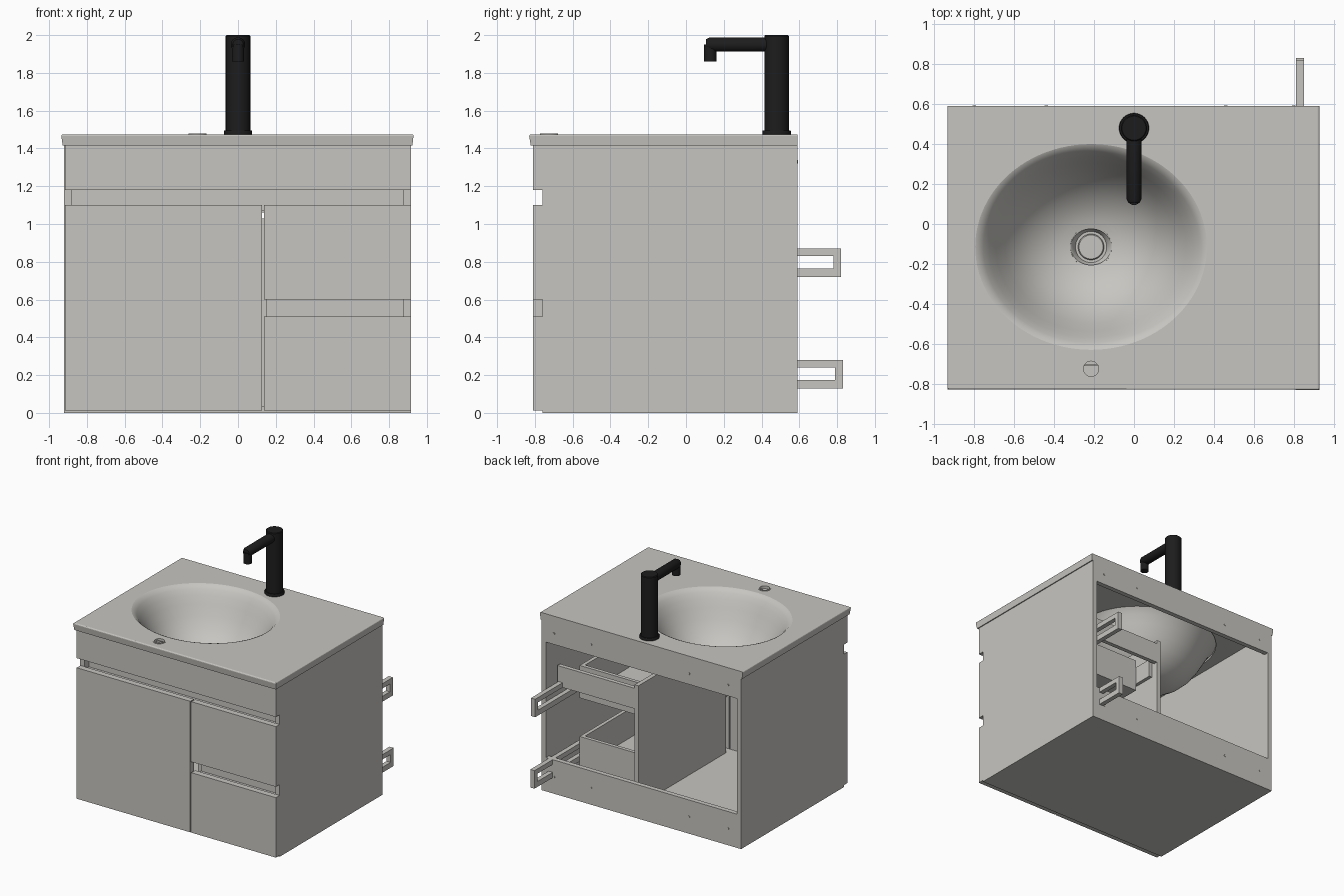
import bpy, bmesh, math
from mathutils import Vector

cube = bpy.data.objects.get("Cube")
if cube:
    bpy.data.objects.remove(cube, do_unlink=True)


def material(name, rgb):
    m = bpy.data.materials.new(name)
    m.use_nodes = True
    m.diffuse_color = (*rgb, 1)
    m.node_tree.nodes["Principled BSDF"].inputs["Base Color"].default_value = (*rgb, 1)
    return m


GREY = material("warm grey", (0.57, 0.56, 0.53))
BLACK = material("matte black", (0.012, 0.012, 0.012))


def finish(name, bm, mat, smooth=False):
    bmesh.ops.recalc_face_normals(bm, faces=bm.faces)
    mesh = bpy.data.meshes.new(name)
    bm.to_mesh(mesh)
    bm.free()
    mesh.materials.append(mat)
    ob = bpy.data.objects.new(name, mesh)
    bpy.context.collection.objects.link(ob)
    bpy.ops.object.select_all(action='DESELECT')
    ob.select_set(True)
    bpy.context.view_layer.objects.active = ob
    if smooth:
        bpy.ops.object.shade_smooth_by_angle(angle=math.radians(40))
    return ob


def box(name, x0, x1, y0, y1, z0, z1, mat=GREY):
    bm = bmesh.new()
    bmesh.ops.create_cube(bm, size=1)
    for v in bm.verts:
        v.co = Vector((x0 if v.co.x < 0 else x1,
                       y0 if v.co.y < 0 else y1,
                       z0 if v.co.z < 0 else z1))
    return finish(name, bm, mat)


def lathe(name, profile, cx, cy, rx=1, ry=1, mat=GREY, closed=False, axis='Z', cz=0, n=48):
    """Rings of (radius, height) around an axis; capped, or closed into a shell."""
    bm = bmesh.new()
    rings = []
    for r, h in profile:
        ring = []
        for i in range(n):
            a = 2 * math.pi * i / n
            u, w = r * rx * math.cos(a), r * ry * math.sin(a)
            p = (cx + u, cy + w, cz + h) if axis == 'Z' else (cx + u, cy + h, cz + w)
            ring.append(bm.verts.new(p))
        rings.append(ring)
    pairs = list(zip(rings, rings[1:]))
    if closed:
        pairs.append((rings[-1], rings[0]))
    for a, b in pairs:
        for i in range(n):
            j = (i + 1) % n
            bm.faces.new((a[i], a[j], b[j], b[i]))
    if not closed:
        bm.faces.new(rings[0])
        bm.faces.new(rings[-1])
    return finish(name, bm, mat, True)


# Cabinet carcass
FRONT, BACK, T = -0.76, 0.59, 0.04
box("side_panel_right", -0.92, -0.88, FRONT, BACK, 0, 1.415)
box("side_panel_left", 0.875, 0.915, FRONT, BACK, 0, 1.415)
box("floor_panel", -0.88, 0.875, FRONT, BACK, 0, 0.035)
box("back_rail_lower", -0.88, 0.875, BACK - T, BACK, 0.035, 0.28)
box("back_rail_upper", -0.88, 0.875, BACK - T, BACK, 1.24, 1.415)
box("divider", 0.115, 0.15, -0.69, 0.46, 0.035, 1.03)
box("rear_brace", 0.15, 0.86, 0.425, 0.46, 0.83, 1.0)

# Screw caps on the back rails
for z in (0.14, 1.33):
    for x in (-0.8, -0.44, 0.46, 0.8):
        lathe("screw_cap", [(0.009, 0), (0.009, 0.004)], x, BACK, axis='Y', cz=z, n=12)

# Fronts
box("front_fascia", -0.915, 0.915, -0.81, FRONT, 1.18, 1.415)
box("door", -0.915, 0.128, -0.81, FRONT, 0.012, 1.10)
box("drawer_front_upper", 0.137, 0.915, -0.81, FRONT, 0.60, 1.10)
box("drawer_front_lower", 0.137, 0.915, -0.81, FRONT, 0.012, 0.51)

# Recessed finger channels
for name, x0, z0, z1 in (("upper", -0.88, 1.10, 1.18), ("lower", 0.15, 0.51, 0.60)):
    box(f"channel_back_{name}", x0, 0.875, -0.70, -0.685, z0 - 0.04, z1 + 0.03)
    box(f"channel_floor_{name}", x0, 0.875, FRONT, -0.70, z0 - 0.04, z0 - 0.025)
    box(f"channel_roof_{name}", x0, 0.875, FRONT, -0.70, z1 + 0.015, z1 + 0.03)

# Drawer boxes and runners
for name, z0, run, end in (("upper", 0.66, 0.72, 0.82), ("lower", 0.07, 0.13, 0.83)):
    z1 = z0 + 0.27
    box(f"drawer_base_{name}", 0.18, 0.81, -0.68, 0.24, z0, z0 + 0.03)
    box(f"drawer_back_{name}", 0.18, 0.81, 0.21, 0.24, z0 + 0.03, z1)
    box(f"drawer_inner_front_{name}", 0.18, 0.81, -0.68, -0.65, z0 + 0.03, z1 - 0.05)
    box(f"drawer_side_inner_{name}", 0.18, 0.21, -0.65, 0.21, z0 + 0.03, z1)
    box(f"drawer_side_outer_{name}", 0.78, 0.81, -0.65, 0.21, z0 + 0.03, z1)
    box(f"runner_top_{name}", 0.812, 0.85, -0.6, end, run + 0.11, run + 0.15)
    box(f"runner_bottom_{name}", 0.812, 0.85, -0.6, end, run, run + 0.045)
    box(f"runner_end_{name}", 0.812, 0.85, end - 0.04, end, run + 0.045, run + 0.11)
    box(f"runner_inner_{name}", 0.151, 0.179, -0.6, 0.4, run, run + 0.15)

# Countertop with bevelled rim and basin opening
BX, BY, RX, RY, TOP = -0.215, -0.115, 0.58, 0.515, 1.475
counter = box("countertop", -0.935, 0.93, -0.83, BACK, 1.415, TOP)
bm = bmesh.new()
bm.from_mesh(counter.data)
for v in bm.verts:
    if v.co.z < 1.45:
        v.co.x *= 0.993
        v.co.y += 0.008 if v.co.y < 0 else 0
edges = [e for e in bm.edges if all(v.co.z > 1.45 for v in e.verts)
         and not all(v.co.y > 0 for v in e.verts)]
bmesh.ops.bevel(bm, geom=edges, offset=0.01, segments=3, profile=0.5, affect='EDGES')
bm.to_mesh(counter.data)
bm.free()


def cut(target, cutter):
    cutter.hide_render = True
    mod = target.modifiers.new("opening", 'BOOLEAN')
    mod.operation, mod.solver, mod.object = 'DIFFERENCE', 'EXACT', cutter
    bpy.context.view_layer.objects.active = target
    bpy.ops.object.modifier_apply(modifier=mod.name)
    bpy.data.objects.remove(cutter, do_unlink=True)


cut(counter, lathe("basin_cutter", [(1, 1.3), (1, 1.6)], BX, BY, RX, RY, n=96))
cut(counter, lathe("overflow_cutter", [(0.045, 1.455), (0.045, 1.6)], BX, -0.725))

# Basin shell
inner = [(1.0, TOP), (0.97, 1.468), (0.93, 1.445), (0.88, 1.405), (0.82, 1.345),
         (0.74, 1.265), (0.64, 1.185), (0.52, 1.12), (0.38, 1.07), (0.26, 1.045), (0.175, 1.035)]
outer = [(r + 0.035, z - 0.035) for r, z in reversed(inner[1:])]
outer[0] = (0.175, 1.0)
lathe("basin", inner + outer, BX, BY, RX, RY, closed=True, n=96)

# Drain cup, plug, tail and overflow ring
lathe("drain_cup", [(0.103, 1.037), (0.095, 1.03), (0.078, 0.985), (0.01, 0.985),
                    (0.01, 0.96), (0.11, 0.96), (0.11, 1.02)], BX, BY, closed=True)
lathe("drain_plug", [(0.065, 0.98), (0.065, 0.998), (0.06, 1.003)], BX, BY)
lathe("drain_tail", [(0.06, 0.9), (0.06, 0.965)], BX, BY)
lathe("overflow_ring", [(0.048, 1.45), (0.048, 1.479), (0.038, 1.479), (0.038, 1.45)],
      BX, -0.725, closed=True)
box("overflow_bar", BX - 0.04, BX + 0.04, -0.71, -0.704, 1.455, 1.468)

# Tap
TY = 0.48
lathe("tap_base", [(0.075, TOP), (0.075, 1.492), (0.072, 1.496)], 0, TY, mat=BLACK)
lathe("tap_column", [(0.065, 1.49), (0.065, 1.995), (0.06, 2.0)], 0, TY, mat=BLACK)
lathe("tap_spout", [(0.028, 0.105), (0.038, 0.125), (0.038, TY)], 0, 0, mat=BLACK, axis='Y', cz=1.95)
lathe("tap_nozzle", [(0.033, 1.86), (0.033, 1.95)], 0, 0.128, mat=BLACK)
